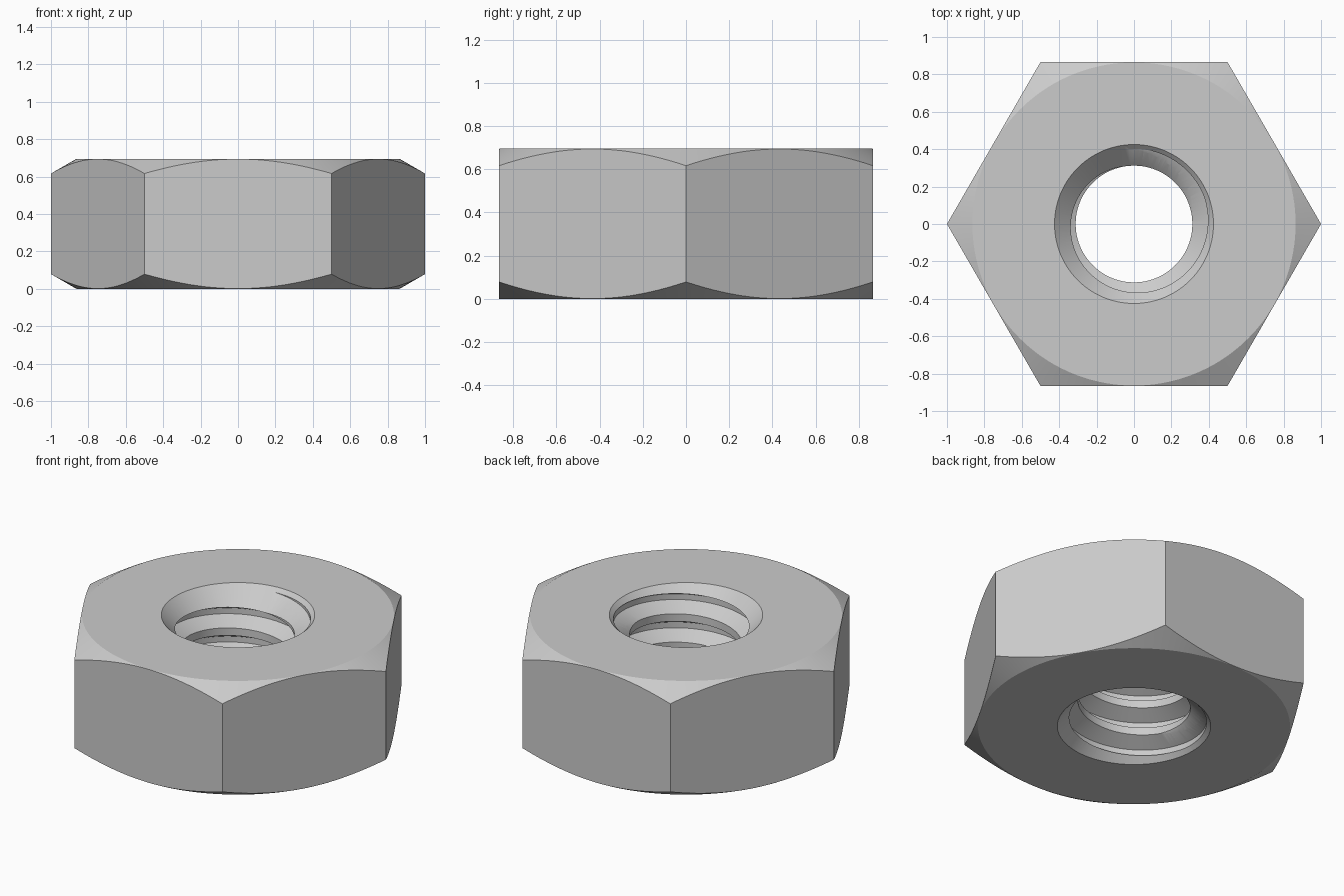
import bpy, bmesh
from math import sin, cos, pi, radians

if "Cube" in bpy.data.objects:
    bpy.data.objects.remove(bpy.data.objects["Cube"])

H = 0.695               # nut height
PITCH = 0.173           # thread pitch
R_MINOR, R_MAJOR = 0.312, 0.402
SEG = 96


def make_object(name, bm):
    bmesh.ops.recalc_face_normals(bm, faces=bm.faces)
    mesh = bpy.data.meshes.new(name)
    bm.to_mesh(mesh)
    bm.free()
    obj = bpy.data.objects.new(name, mesh)
    bpy.context.collection.objects.link(obj)
    return obj


def revolve(name, profile, seg):
    """Solid of revolution about z from (radius, z) points, flat ends."""
    bm = bmesh.new()
    rings = [[bm.verts.new((r * cos(2 * pi * i / seg), r * sin(2 * pi * i / seg), z))
              for i in range(seg)] for r, z in profile]
    for a, b in zip(rings, rings[1:]):
        for i in range(seg):
            j = (i + 1) % seg
            bm.faces.new((a[i], a[j], b[j], b[i]))
    bm.faces.new(rings[0])
    bm.faces.new(rings[-1])
    return make_object(name, bm)


def helical_tap(name):
    """Right-handed threaded rod used to cut the internal thread."""
    # lower root corner, upper root corner, upper crest, next lower crest
    profile = [(R_MAJOR, 0.0), (R_MAJOR, 0.035), (R_MINOR, 0.081), (R_MINOR, 0.127)]
    p, turns = len(profile), 8
    rows = p * turns
    base = 0.67 - PITCH * 0.25 - 6 * PITCH
    bm = bmesh.new()
    grid = []
    for i in range(SEG):
        a = 2 * pi * i / SEG
        col = []
        for k in range(rows + p):
            r, dz = profile[k % p]
            z = base + dz + PITCH * (k // p + i / SEG)
            col.append(bm.verts.new((r * cos(a), r * sin(a), z)))
        grid.append(col)

    def vert(i, k):
        return grid[i][k] if i < SEG else grid[0][k + p]

    for i in range(SEG):
        for k in range(rows - 1):
            bm.faces.new((vert(i, k), vert(i + 1, k), vert(i + 1, k + 1), vert(i, k + 1)))
    # close both ends with fans to the axis
    low = [vert(i, 0) for i in range(SEG + 1)] + [grid[0][k] for k in range(p - 1, 0, -1)]
    t = rows - 1
    high = [vert(i, t) for i in range(SEG + 1)] + [grid[0][k] for k in range(t + p - 1, t, -1)]
    for loop, z in ((low, base - 0.3), (high, base + PITCH * turns + 0.5)):
        tip = bm.verts.new((0, 0, z))
        for a, b in zip(loop, loop[1:] + loop[:1]):
            bm.faces.new((a, b, tip))
    bmesh.ops.delete(bm, geom=[v for v in bm.verts if not v.link_faces], context='VERTS')
    return make_object(name, bm)


def boolean(obj, cutter, operation):
    mod = obj.modifiers.new(cutter.name, 'BOOLEAN')
    mod.operation = operation
    mod.solver = 'EXACT'
    mod.object = cutter
    bpy.context.view_layer.objects.active = obj
    bpy.ops.object.modifier_apply(modifier=mod.name)
    bpy.data.objects.remove(cutter)


# Hexagonal body, corners on the x axis
nut = revolve("hex_nut", [(1, 0), (1, H)], 6)

# 30 degree corner chamfers, top and bottom
flat = 0.864
chamfer = revolve("chamfer_form", [(flat, 0), (flat + H / 2 * 3 ** 0.5, H / 2), (flat, H)], SEG * 2)
boolean(nut, chamfer, 'INTERSECT')

# Countersinks at both ends of the hole
sink = revolve("countersink_form", [(0.525, -0.1), (0.25, 0.175), (0.25, H - 0.175), (0.525, H + 0.1)], SEG)
boolean(nut, sink, 'DIFFERENCE')

# Internal thread
boolean(nut, helical_tap("thread_tap"), 'DIFFERENCE')

# Smooth the curved faces, keep the edges sharp
bpy.ops.object.select_all(action='DESELECT')
nut.select_set(True)
bpy.context.view_layer.objects.active = nut
bpy.ops.object.shade_smooth_by_angle(angle=radians(20))
